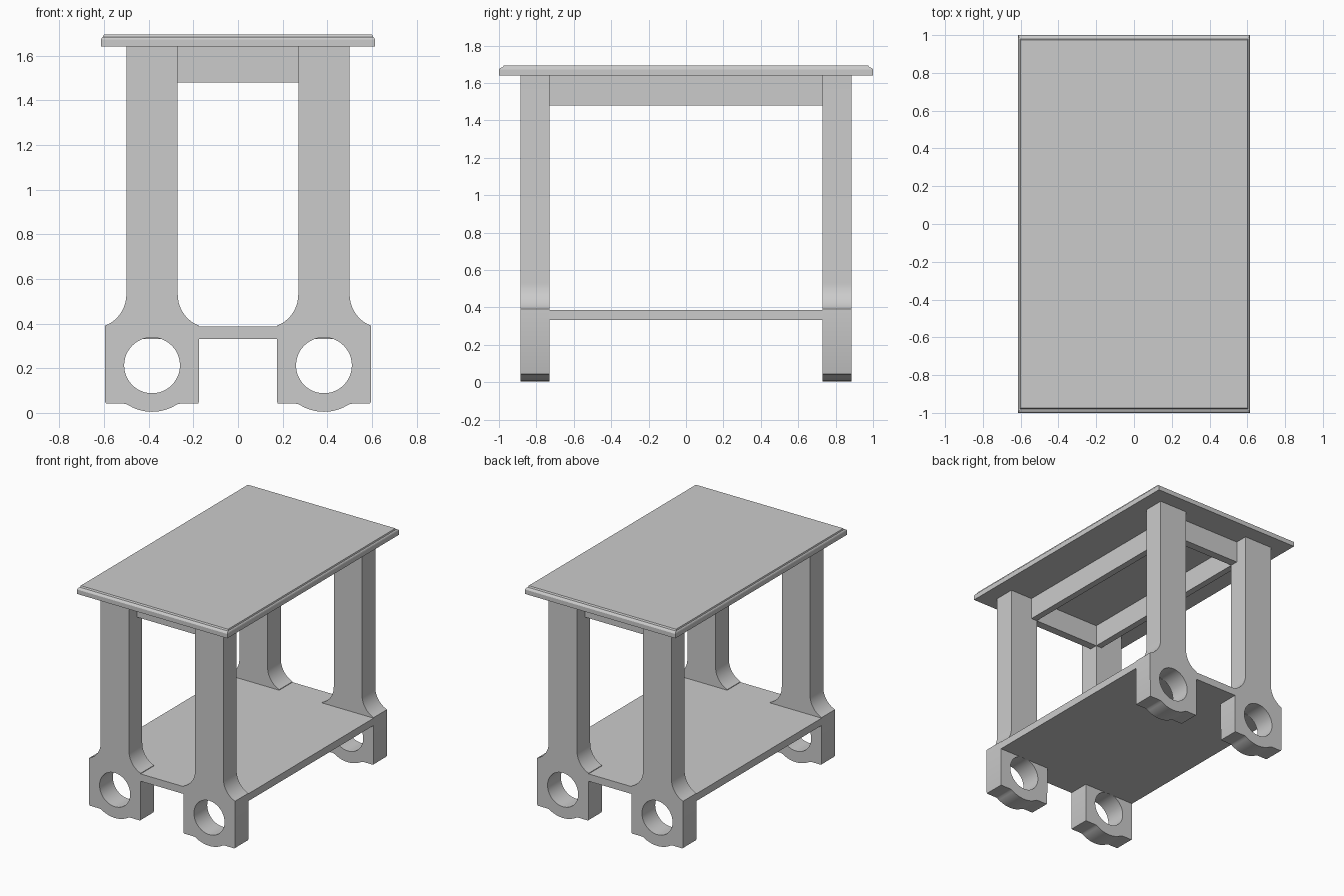
import bpy, bmesh, math

if "Cube" in bpy.data.objects:
    bpy.data.objects.remove(bpy.data.objects["Cube"])

grey = bpy.data.materials.new("plain grey")
grey.diffuse_color = (0.6, 0.6, 0.6, 1)
grey.use_nodes = True
grey.node_tree.nodes["Principled BSDF"].inputs["Base Color"].default_value = grey.diffuse_color


def finish(bm, name, smooth=False):
    bmesh.ops.recalc_face_normals(bm, faces=bm.faces)
    mesh = bpy.data.meshes.new(name)
    bm.to_mesh(mesh)
    bm.free()
    mesh.materials.append(grey)
    ob = bpy.data.objects.new(name, mesh)
    bpy.context.collection.objects.link(ob)
    if smooth:
        bpy.ops.object.select_all(action='DESELECT')
        ob.select_set(True)
        bpy.context.view_layer.objects.active = ob
        bpy.ops.object.shade_smooth_by_angle(angle=math.radians(25))
    return ob


def stacked_rings(bm, rings, closed=False):
    """Join equal-length loops of points with quads, capping the ends if open."""
    loops = [[bm.verts.new(p) for p in r] for r in rings]
    n = len(loops[0])
    pairs = list(zip(loops, loops[1:])) + ([(loops[-1], loops[0])] if closed else [])
    for a, b in pairs:
        for i in range(n):
            j = (i + 1) % n
            bm.faces.new((a[i], a[j], b[j], b[i]))
    if not closed:
        bm.faces.new(loops[0])
        bm.faces.new(loops[-1])


def rect(hx, hy, z):
    return [(-hx, -hy, z), (hx, -hy, z), (hx, hy, z), (-hx, hy, z)]


def arc(cx, cz, r, a0, a1, n):
    return [(cx + r * math.cos(math.radians(a0 + (a1 - a0) * i / n)),
             cz + r * math.sin(math.radians(a0 + (a1 - a0) * i / n))) for i in range(n + 1)]


# Table top with a small stepped edge moulding
bm = bmesh.new()
edge = [(0, 0, 1.64), (0, 0, 1.672), (0.002, 0.004, 1.678), (0.005, 0.012, 1.682),
        (0.009, 0.02, 1.684), (0.012, 0.026, 1.694)]
stacked_rings(bm, [rect(0.613 - dx, 1.0 - dy, z) for dx, dy, z in edge])
finish(bm, "table_top")

# Apron frame under the top
bm = bmesh.new()
stacked_rings(bm, [rect(0.318, 0.79, 1.48), rect(0.318, 0.79, 1.64),
                   rect(0.27, 0.73, 1.64), rect(0.27, 0.73, 1.48)], closed=True)
finish(bm, "apron_frame")

# Lower shelf, notched around the legs
FRONT, BACK = 0.885, 0.73
quarter = [(0.175, FRONT), (0.175, BACK), (0.595, BACK)]
outline = (quarter + [(x, -y) for x, y in reversed(quarter)]
           + [(-x, -y) for x, y in quarter] + [(-x, y) for x, y in reversed(quarter)])
bm = bmesh.new()
stacked_rings(bm, [[(x, y, z) for x, y in outline] for z in (0.332, 0.386)])
finish(bm, "lower_shelf")

# Leg half profile: rounded foot, square block, flared neck, straight post
half = arc(0, 0.21, 0.205, 270, 303, 8)
half += [(0.125, 0.041), (0.2, 0.041), (0.207, 0.043), (0.21, 0.05)]
half += arc(0.265, 0.53, 0.15, 248.6, 180, 10)
half += [(0.115, 1.64)]
profile = half + [(-x, z) for x, z in reversed(half[1:])]
hole = arc(0, 0.213, 0.125, 0, 360, 48)[:-1]


def leg(name, cx, sy):
    bm = bmesh.new()
    edges = []
    for loop in (profile, hole):
        vs = [bm.verts.new((cx + x, sy * BACK, max(z, 0))) for x, z in loop]
        edges += [bm.edges.new((vs[i - 1], vs[i])) for i in range(len(vs))]
    # Fill the face around the hole, then extrude it to the leg's depth
    bmesh.ops.triangle_fill(bm, edges=edges, use_beauty=True)
    bmesh.ops.dissolve_limit(bm, angle_limit=0.01, verts=[], edges=bm.edges[:])
    ext = bmesh.ops.extrude_face_region(bm, geom=bm.faces[:], use_keep_orig=True)
    moved = [g for g in ext["geom"] if isinstance(g, bmesh.types.BMVert)]
    bmesh.ops.translate(bm, verts=moved, vec=(0, sy * (FRONT - BACK), 0))
    finish(bm, name, smooth=True)


for sx, side in ((-1, "left"), (1, "right")):
    for sy, end in ((-1, "front"), (1, "back")):
        leg(f"{end}_{side}_leg", sx * 0.385, sy)
